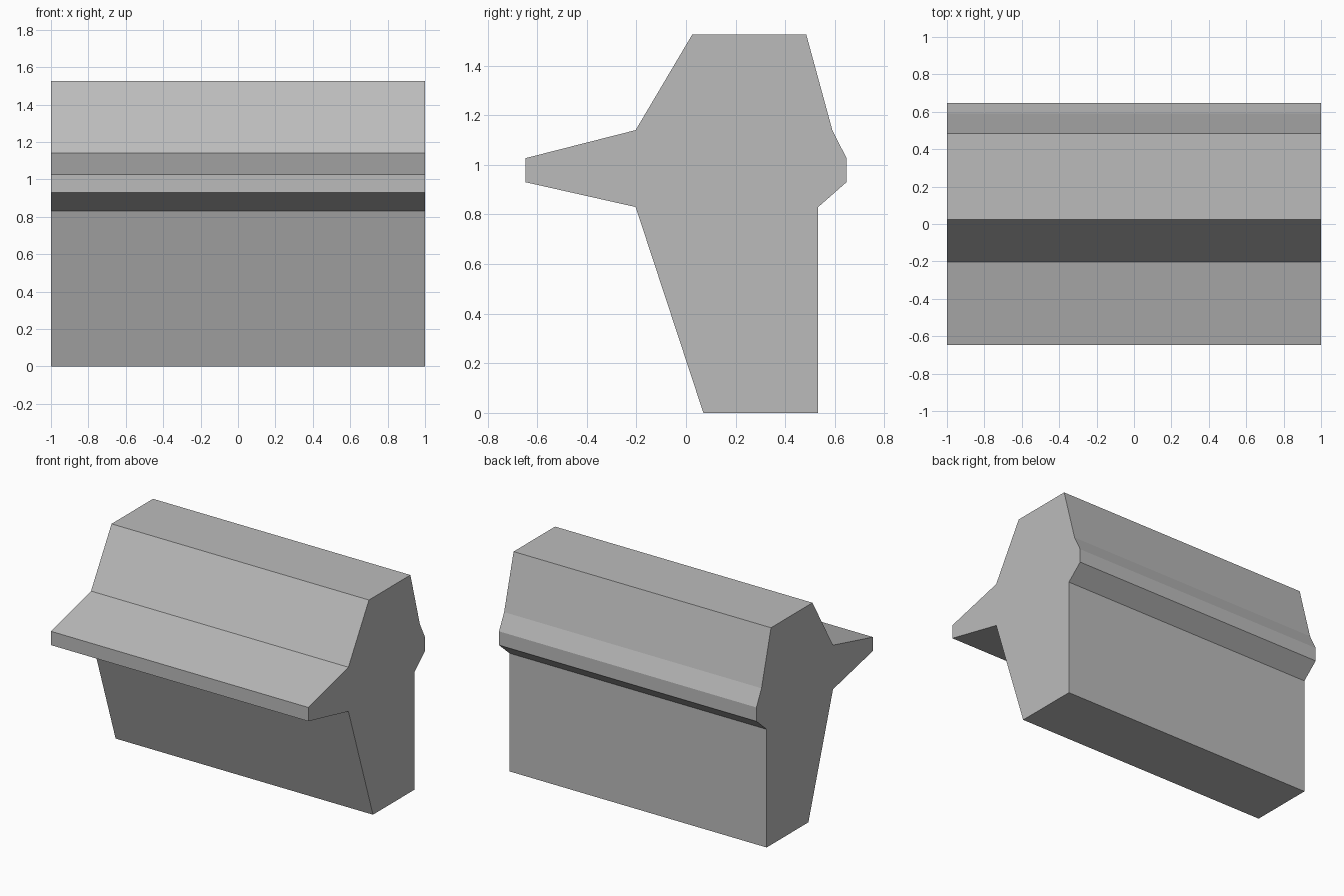
import bpy, bmesh

if "Cube" in bpy.data.objects:
    bpy.data.objects.remove(bpy.data.objects["Cube"])

# Flat grey stone-like colour for the whole piece
grey = bpy.data.materials.new("plain_grey")
grey.diffuse_color = (0.5, 0.5, 0.5, 1)
grey.use_nodes = True
grey.node_tree.nodes["Principled BSDF"].inputs["Base Color"].default_value = grey.diffuse_color

# Cross-section (y, z), constant along x
HALF_LENGTH = 1.0
profile = [
    (0.07, 0), (0.533, 0), (0.533, 0.83),            # foot and upright back
    (0.647, 0.93), (0.647, 1.027), (0.59, 1.14),     # small back ridge
    (0.485, 1.525), (0.025, 1.525),                  # flat top
    (-0.203, 1.14), (-0.647, 1.027), (-0.647, 0.93), # front ledge
    (-0.203, 0.83),                                  # underside of ledge
]

# Extrude the section from end to end
bm = bmesh.new()
end = bm.faces.new([bm.verts.new((-HALF_LENGTH, y, z)) for y, z in profile])
result = bmesh.ops.extrude_face_region(bm, geom=[end], use_keep_orig=True)
moved = [v for v in result["geom"] if isinstance(v, bmesh.types.BMVert)]
bmesh.ops.translate(bm, verts=moved, vec=(2 * HALF_LENGTH, 0, 0))
bmesh.ops.recalc_face_normals(bm, faces=bm.faces)

mesh = bpy.data.meshes.new("ledged_wall_block")
bm.to_mesh(mesh)
bm.free()
mesh.materials.append(grey)
bpy.context.collection.objects.link(bpy.data.objects.new("ledged_wall_block", mesh))
